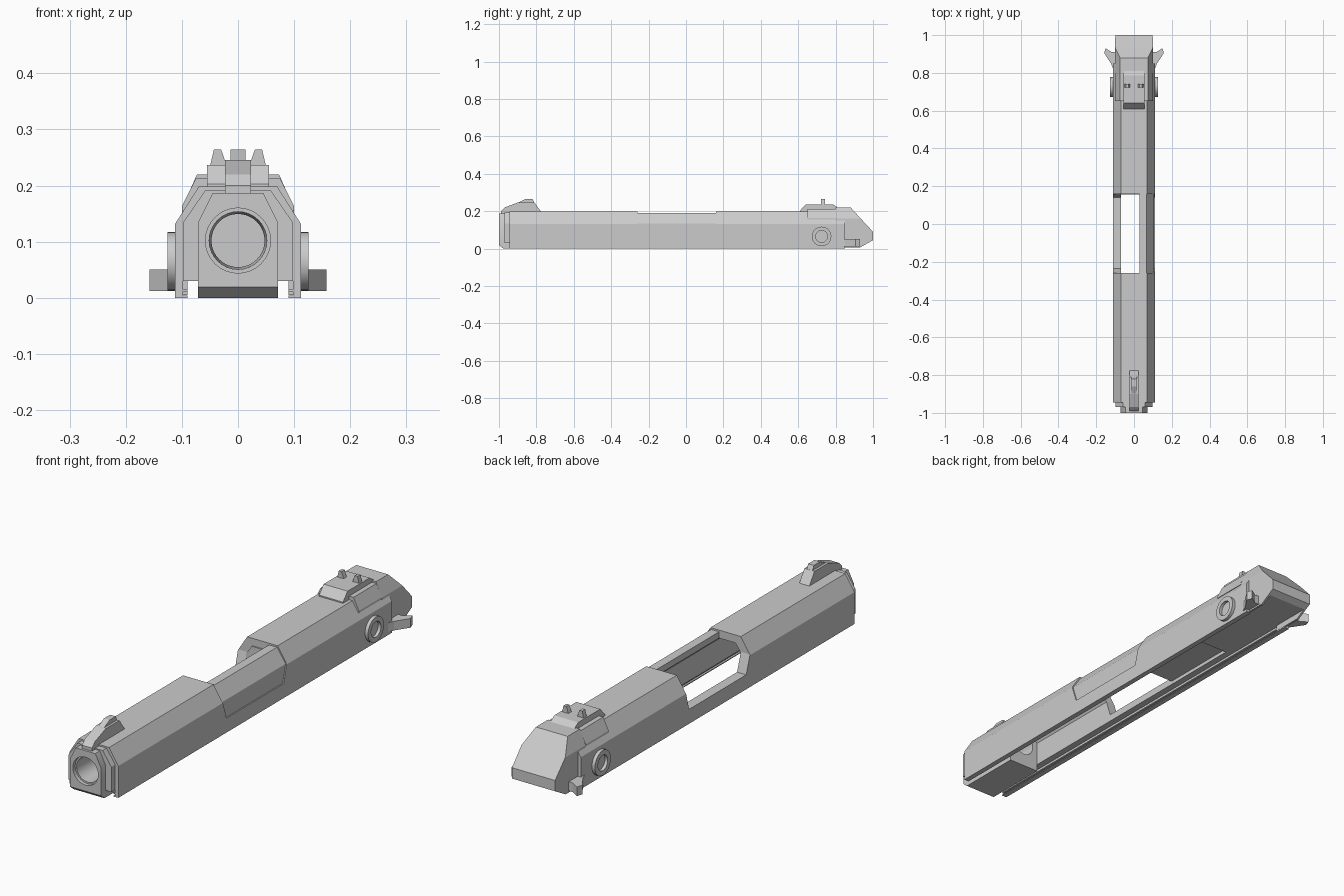
import bpy, bmesh, math
from mathutils import Matrix

if "Cube" in bpy.data.objects:
    bpy.data.objects.remove(bpy.data.objects["Cube"])


def finish(name, bm):
    bmesh.ops.recalc_face_normals(bm, faces=bm.faces)
    me = bpy.data.meshes.new(name)
    bm.to_mesh(me)
    bm.free()
    ob = bpy.data.objects.new(name, me)
    bpy.context.collection.objects.link(ob)
    return ob


def prism(name, pts, lo, hi, axis):
    """Extrude a 2D profile along an axis (y: xz points, x: yz points, z: xy points)."""
    place = {'x': lambda a, b, t: (t, a, b),
             'y': lambda a, b, t: (a, t, b),
             'z': lambda a, b, t: (a, b, t)}[axis]
    bm = bmesh.new()
    ends = [[bm.verts.new(place(a, b, t)) for a, b in pts] for t in (lo, hi)]
    n = len(pts)
    bm.faces.new(ends[0])
    bm.faces.new(ends[1])
    for i in range(n):
        j = (i + 1) % n
        bm.faces.new((ends[0][i], ends[0][j], ends[1][j], ends[1][i]))
    return finish(name, bm)


def cone(name, r1, r2, lo, hi, axis, centre, sides=32):
    """Round part along x or y; centre gives the other two coordinates."""
    bm = bmesh.new()
    bmesh.ops.create_cone(bm, cap_ends=True, segments=sides, radius1=r1, radius2=r2, depth=hi - lo)
    mid = (lo + hi) / 2
    if axis == 'x':
        m = Matrix.Translation((mid, *centre)) @ Matrix.Rotation(math.pi / 2, 4, 'Y')
    else:
        m = Matrix.Translation((centre[0], mid, centre[1])) @ Matrix.Rotation(-math.pi / 2, 4, 'X')
    bmesh.ops.transform(bm, matrix=m, verts=bm.verts)
    return finish(name, bm)


def boolean(ob, cutter, op='DIFFERENCE'):
    mod = ob.modifiers.new('cut', 'BOOLEAN')
    mod.object, mod.operation, mod.solver = cutter, op, 'EXACT'
    bpy.context.view_layer.objects.active = ob
    bpy.ops.object.modifier_apply(modifier=mod.name)
    bpy.data.objects.remove(cutter)


def sym(half):
    """Mirror a half profile across x = 0."""
    return half + [(-x, z) for x, z in reversed(half)]


def smooth(ob):
    bpy.ops.object.select_all(action='DESELECT')
    ob.select_set(True)
    bpy.context.view_layer.objects.active = ob
    bpy.ops.object.shade_smooth_by_angle(angle=math.radians(30))


# Hollow main body with rail lips
rails = [(0.09, 0), (0.09, 0.004), (0.098, 0.004), (0.098, 0.011),
         (0.09, 0.011), (0.09, 0.015), (0.098, 0.015), (0.098, 0.03), (0.07, 0.03)]
inner = [(0.07, 0.13), (0.045, 0.165)]
outer = [(0.07, 0.198), (0.112, 0.132), (0.112, 0)]
right = rails + inner
body = prism("body_shell", right + [(-x, z) for x, z in reversed(right)]
             + [(-x, z) for x, z in reversed(outer)] + outer, -0.945, 0.85, 'y')

# Side and top opening
port = [(-0.26, 0.3), (-0.26, 0.135), (-0.235, 0.06), (0.14, 0.06), (0.16, 0.135), (0.16, 0.3)]
boolean(body, prism("port_cutter", port, -0.2, 0.2, 'x'))

# Recessed wall filling the right half of the opening
prism("port_panel", [(0.107, 0.05), (0.107, 0.133), (0.067, 0.191), (0.03, 0.191),
                     (0.03, 0.165), (0.045, 0.165), (0.07, 0.13), (0.07, 0.05)], -0.262, 0.162, 'y')

# Front collar and front block with bore
collar = prism("front_collar", sym([(0.098, 0.03), (0.098, 0.134), (0.058, 0.192)]), -0.97, -0.93, 'y')
block = prism("front_block", sym([(0.071, 0), (0.071, 0.135), (0.045, 0.187)]), -1, -0.7, 'y')
boolean(block, prism("chin_cutter", [(-1.01, -0.01), (-1.01, 0.027), (-0.965, -0.01)], -0.2, 0.2, 'x'))
for ob in (collar, block):
    boolean(ob, cone("bore_cutter", 0.053, 0.046, -1.1, -0.6, 'y', (0, 0.102)))
boolean(block, cone("mouth_cutter", 0.058, 0.058, -1.05, -0.985, 'y', (0, 0.102)))
smooth(block)

# Solid rear core inside the shell
prism("rear_core_front", sym([(0.071, 0.045), (0.071, 0.131), (0.045, 0.167)]), 0.155, 0.5, 'y')
prism("rear_core_back", sym([(0.071, 0.03), (0.071, 0.131), (0.045, 0.167)]), 0.5, 0.86, 'y')

# Sloped rear cap: cross-section intersected with side outline
cap = prism("rear_cap", sym([(0.071, 0.03), (0.09, 0.03), (0.09, 0.005), (0.098, 0.005),
                             (0.1, 0.16), (0.073, 0.22)]), 0.7, 1.1, 'y')
boolean(cap, prism("cap_outline", [(0.8, 0), (0.92, 0), (1.0, 0.045), (1.0, 0.09), (0.93, 0.165),
                                   (0.88, 0.22), (0.8, 0.22)], -0.2, 0.2, 'x'), 'INTERSECT')

# Raised saddle plates under the rear sight
prism("saddle_plate", sym([(0.06, 0.15), (0.1, 0.155), (0.1, 0.163), (0.075, 0.213)]), 0.65, 0.8, 'y')

# Rear sight base, posts and crossbar
prism("rear_sight_base", [(0.61, 0.19), (0.61, 0.203), (0.64, 0.237), (0.785, 0.237),
                          (0.81, 0.22), (0.88, 0.22), (0.88, 0.19)], -0.055, 0.055, 'x')
for s, side in ((1, "right"), (-1, "left")):
    prism("rear_sight_post_" + side, [(s * x, z) for x, z in
          ((0.018, 0.23), (0.03, 0.264), (0.043, 0.264), (0.051, 0.23))], 0.722, 0.742, 'y')

# Front sight: ramp base with narrow blade
prism("front_sight_base", [(-0.99, 0.18), (-0.99, 0.2), (-0.97, 0.22), (-0.9, 0.246),
                           (-0.81, 0.246), (-0.77, 0.19), (-0.77, 0.18)], -0.023, 0.023, 'x')
prism("front_sight_blade", [(-0.92, 0.235), (-0.86, 0.264), (-0.82, 0.264), (-0.805, 0.235)],
      -0.013, 0.013, 'x')

for s, side in ((1, "right"), (-1, "left")):
    # Round side boss with recessed centre
    lo, hi = sorted((s * 0.1, s * 0.126))
    boss = cone("side_boss_" + side, 0.052, 0.052, lo, hi, 'x', (0.725, 0.065))
    lo, hi = sorted((s * 0.113, s * 0.14))
    boolean(boss, cone("boss_cutter", 0.032, 0.032, lo, hi, 'x', (0.725, 0.065)))
    smooth(boss)
    # Flared thumb lever
    prism("thumb_lever_" + side, [(s * x, y) for x, y in
          ((0.09, 0.825), (0.112, 0.825), (0.122, 0.85), (0.158, 0.905),
           (0.15, 0.93), (0.118, 0.91), (0.09, 0.91))], 0.012, 0.05, 'z')
